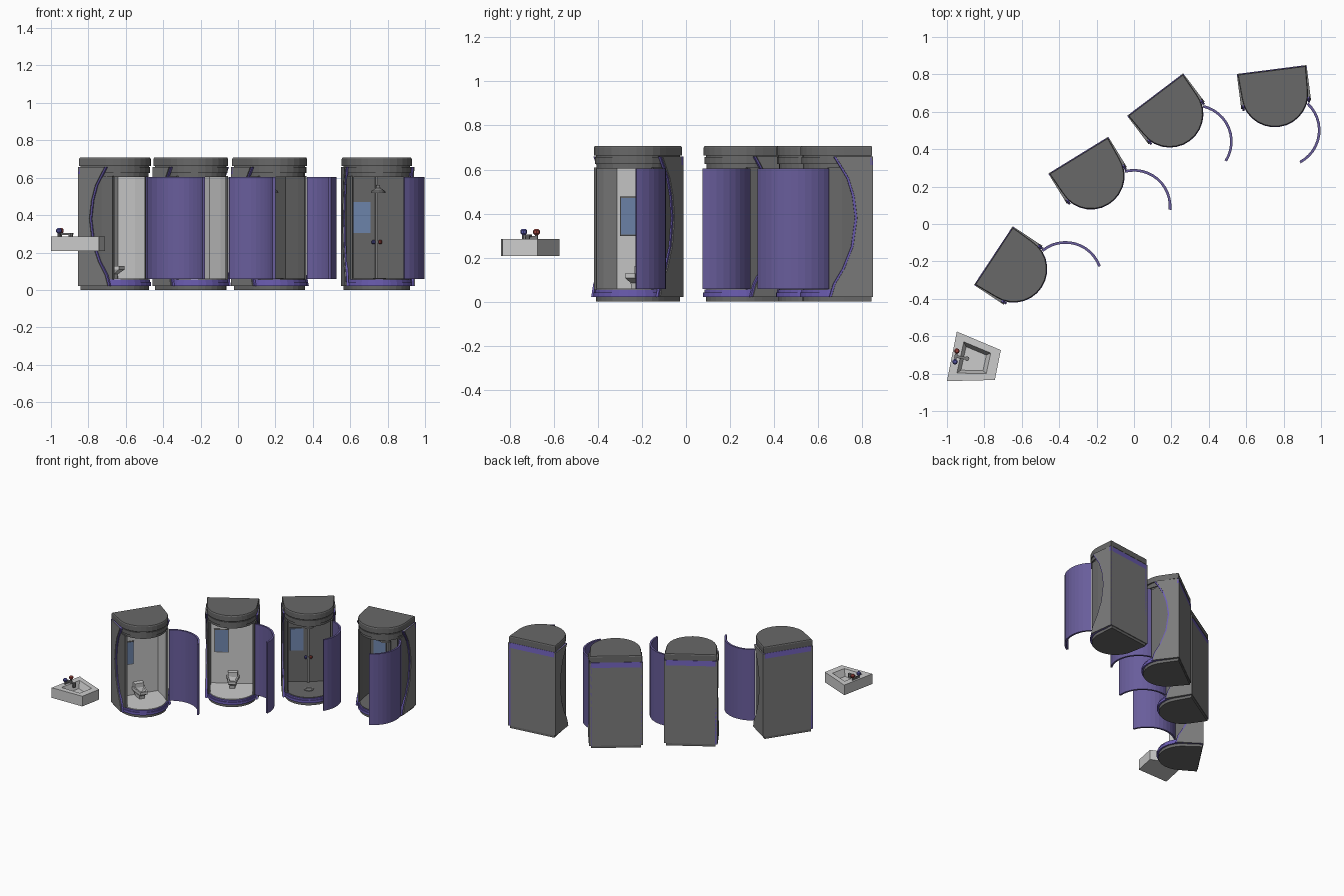
import bpy, bmesh
from math import sin, cos, pi, radians, asin, atan2, hypot
from mathutils import Matrix, Vector

if "Cube" in bpy.data.objects:
    bpy.data.objects.remove(bpy.data.objects["Cube"])


def material(name, r, g, b):
    m = bpy.data.materials.new(name)
    m.diffuse_color = (r, g, b, 1)
    m.use_nodes = True
    m.node_tree.nodes["Principled BSDF"].inputs["Base Color"].default_value = m.diffuse_color
    return m


DARK = material("dark_grey", .14, .14, .14)
MID = material("mid_grey", .2, .2, .2)
PURPLE = material("purple", .15, .11, .45)
DOOR = material("door_purple", .14, .11, .33)
GLASS = material("mirror_glass", .16, .24, .42)
RED = material("red", .35, .06, .05)
BLUE = material("blue", .1, .1, .4)
I = Matrix.Identity(4)


def loft(name, rings, M=I, mat=None):
    """Closed skin through equal-length 3D rings, capped at both ends."""
    bm = bmesh.new()
    rv = [[bm.verts.new(M @ Vector(p)) for p in r] for r in rings]
    n = len(rings[0])
    for a, b in zip(rv, rv[1:]):
        for i in range(n):
            j = (i + 1) % n
            bm.faces.new((a[i], a[j], b[j], b[i]))
    bm.faces.new(rv[0])
    bm.faces.new(rv[-1])
    bmesh.ops.recalc_face_normals(bm, faces=bm.faces)
    me = bpy.data.meshes.new(name)
    bm.to_mesh(me)
    bm.free()
    ob = bpy.data.objects.new(name, me)
    bpy.context.collection.objects.link(ob)
    if mat:
        me.materials.append(mat)
    return ob


def at(pts, z):
    return [(x, y, z) for x, y in pts]


def prism(name, pts, z0, z1, M=I, mat=None):
    return loft(name, [at(pts, z0), at(pts, z1)], M, mat)


def box(name, x0, x1, y0, y1, z0, z1, M=I, mat=None):
    return prism(name, [(x0, y0), (x1, y0), (x1, y1), (x0, y1)], z0, z1, M, mat)


def disc(x, y, r, n=10):
    return [(x + r * cos(2 * pi * i / n), y + r * sin(2 * pi * i / n)) for i in range(n)]


def lathe(name, x, y, prof, M=I, mat=None, n=10):
    return loft(name, [at(disc(x, y, r, n), z) for r, z in prof], M, mat)


def dee(r, back=-.006, n=14):
    """D-shaped plan: straight back and sides, round front."""
    arc = [(r * cos(pi * i / n), -.13 - r * sin(pi * i / n)) for i in range(n + 1)]
    return [(r + .006, back)] + arc + [(-r - .006, back)]


def shell(out, inn, back_out, back_in):
    """U-shaped wall plan open at the front."""
    o = [(out - .012, -.205), (out, -.14), (out + .003, back_out)]
    i = [(inn, back_in), (inn, -.14), (inn - .008, -.205)]
    half = o + [(-x, y) for x, y in reversed(o)]
    return half + [(-x, y) for x, y in reversed(i)] + i


WAVE = [(.02, .19), (.08, .172), (.15, .13), (.25, .09), (.38, .072),
        (.48, .085), (.56, .11), (.61, .14), (.658, .17)]


def side_panel(name, s, x0, x1, extra, M, mat):
    prof = [(0, .02)] + [(-d - extra, z) for z, d in WAVE] + [(0, .658)]
    loft(name, [[(s * x, y, z) for y, z in prof] for x in (x0, x1)], M, mat)


def door(M, ang):
    L, sag, t, n = .316, .082, .014, 12
    R = (L * L / 4 + sag * sag) / (2 * sag)
    half = asin(L / 2 / R)
    a = radians(ang)
    u, nrm = Vector((cos(a), sin(a))), Vector((-sin(a), cos(a)))
    c = Vector((.167, -.205)) + u * L / 2 - nrm * (R - sag)
    ts = [-half + 2 * half * i / n for i in range(n + 1)]
    pts = [c + (u * sin(k) + nrm * cos(k)) * (R + t / 2) for k in ts]
    pts += [c + (u * sin(k) + nrm * cos(k)) * (R - t / 2) for k in reversed(ts)]
    prism("door", [tuple(p) for p in pts], .058, .605, M, DOOR)


def trap(b, f, y0, y1):
    return [(-b, y0), (b, y0), (f, y1), (-f, y1)]


def toilet(M):
    loft("toilet_bowl", [at(trap(.025, .018, -.05, -.115), .058),
                         at(trap(.03, .02, -.045, -.12), .085),
                         at(trap(.045, .027, -.04, -.155), .108),
                         at(trap(.045, .027, -.04, -.155), .128),
                         at(trap(.03, .018, -.07, -.145), .128),
                         at(trap(.018, .01, -.08, -.125), .1)], M)
    box("toilet_tank", -.034, .034, -.07, -.034, .1, .16, M)


def shower(M):
    box("shower_pole", -.008, .008, -.046, -.03, .06, .61, M, MID)
    box("shower_arm", -.006, .006, -.11, -.03, .55, .562, M, MID)
    lathe("shower_head", 0, -.105, [(.04, .518), (.038, .528), (.012, .545), (.008, .562)], M, MID, 12)
    for s, m in ((-1, BLUE), (1, RED)):
        lathe("shower_knob", s * .018, -.05, [(.005, .245), (.01, .25), (.01, .262), (.005, .267)], M, m, 8)
    box("knob_bar", -.02, .02, -.05, -.035, .253, .259, M, MID)
    lathe("drain", 0, -.16, [(.034, .055), (.034, .064), (.024, .064), (.02, .061)], M, MID, 12)


def pod(bx, by, rot, door_ang, has_toilet):
    M = Matrix.Translation((bx, by, 0)) @ Matrix.Rotation(radians(rot), 4, 'Z')
    inside = None if has_toilet else DARK
    # base and floor
    prism("base", dee(.168), 0, .022, M, DARK)
    prism("base_rim", dee(.18), .022, .042, M, PURPLE)
    prism("base_step", dee(.174), .042, .055, M, PURPLE)
    prism("floor", dee(.166), .055, .06, M, inside)
    # walls
    prism("wall", shell(.174, .158, -.004, -.025), .055, .61, M, DARK)
    prism("wall_liner", shell(.159, .154, -.024, -.03), .058, .608, M, inside)
    box("back_panel", -.188, .188, -.014, 0, .02, .62, M, MID)
    loft("back_stripe", [at([(-.188, 0), (.188, 0), (.188, -.014), (-.188, -.014)], .62),
                         at([(-.188, -.004), (.188, -.004), (.188, -.014), (-.188, -.014)], .658)], M, PURPLE)
    for s in (-1, 1):
        side_panel("side_panel", s, .172, .188, 0, M, MID)
        side_panel("side_trim", s, .17, .182, .01, M, PURPLE)
    # roof
    prism("ceiling", dee(.166), .605, .628, M, DARK)
    prism("roof_lip", dee(.174), .625, .656, M, DARK)
    prism("roof_gap", dee(.168), .655, .664, M, DARK)
    loft("roof_cap", [at(dee(.178, -.004), .663), at(dee(.178, -.004), .7),
                      at(dee(.174, -.007), .707)], M, DARK)
    # fittings
    box("mirror_frame", -.132, -.028, -.036, -.029, .298, .477, M, DARK)
    box("mirror", -.126, -.034, -.038, -.03, .304, .471, M, GLASS)
    door(M, door_ang)
    (toilet if has_toilet else shower)(M)


for args in ((-.752, -.169, 56.6, -72, True), (-.298, .368, 31.6, -72, True),
             (.113, .692, 37.1, -104.6, False), (.736, .826, 7.3, -104.6, False)):
    pod(*args)

# wash basin
outer = [(-.947, -.575), (-.712, -.674), (-.744, -.834), (-1.0, -.84)]
inner = [(-.91, -.63), (-.766, -.69), (-.79, -.80), (-.947, -.797)]
cx, cy = -.86, -.735
bottom = [(cx + (x - cx) * .75, cy + (y - cy) * .75) for x, y in inner]
loft("sink", [at(outer, .207), at(outer, .285), at(inner, .285), at(bottom, .235)])
# taps and spout
for x, y, m in ((-.947, -.679, RED), (-.957, -.737, BLUE)):
    lathe("tap_stem", x, y, [(.007, .28), (.007, .308)], I, MID, 8)
    lathe("tap_knob", x, y, [(.008, .303), (.015, .31), (.015, .323), (.008, .33)], I, m, 8)
S = Matrix.Translation((-.952, -.708, 0)) @ Matrix.Rotation(atan2(-.012, .06), 4, 'Z')
box("spout_bar", -.008, .065, -.007, .007, .293, .304, S, MID)
box("tap_bridge", -.006, .006, -.03, .03, .285, .298, S, MID)
lathe("spout_end", .06, 0, [(.011, .27), (.013, .305)], S, MID, 8)
